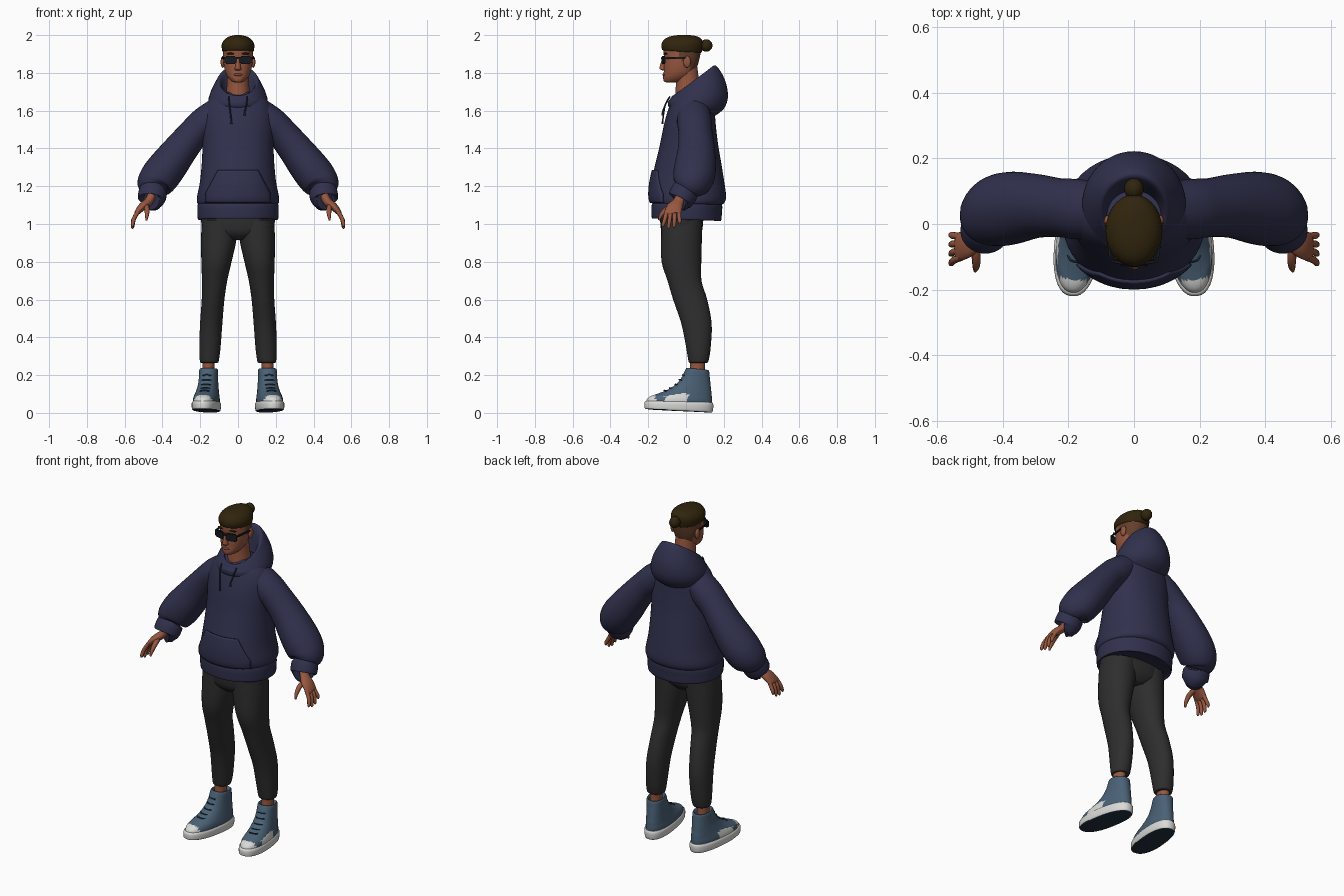
import bpy, bmesh, math
from mathutils import Vector, Matrix


def mat(name, r, g, b):
    m = bpy.data.materials.new(name)
    m.diffuse_color = (r, g, b, 1)
    return m


NAVY = mat("navy fabric", .030, .030, .075)
BLACK = mat("charcoal trousers", .027, .027, .027)
SKIN = mat("skin", .31, .095, .05)
LIP = mat("lips", .2, .055, .038)
HAIR = mat("dark hair", .030, .018, .004)
FADE = mat("shaved hair", .13, .05, .025)
DENIM = mat("shoe blue", .068, .12, .18)
WHITE = mat("shoe white", .70, .70, .68)
SOLE = mat("dark blue rubber", .017, .03, .05)
LENS = mat("glasses black", .008, .010, .014)


def finish(name, bm, mats, mirror=False, rule=None, xf=None):
    """Turn a bmesh into a named object; rule picks a material index from a face centre."""
    bmesh.ops.recalc_face_normals(bm, faces=bm.faces)
    if rule:
        for f in bm.faces:
            f.material_index = rule(f.calc_center_median(), f.normal)
    me = bpy.data.meshes.new(name)
    bm.to_mesh(me)
    bm.free()
    if xf:
        me.transform(xf)
    for m in mats:
        me.materials.append(m)
    ob = bpy.data.objects.new(name, me)
    bpy.context.collection.objects.link(ob)
    if mirror:
        ob.modifiers.new("mirror", 'MIRROR').use_mirror_merge = False
    return ob


def smooth_rows(rows, sub):
    """Catmull-Rom interpolation of rows of numbers."""
    out = []
    for i in range(len(rows) - 1):
        p0, p1 = rows[max(i - 1, 0)], rows[i]
        p2, p3 = rows[i + 1], rows[min(i + 2, len(rows) - 1)]
        for k in range(sub):
            t = k / sub
            out.append([.5 * (2 * b + (c - a) * t + (2 * a - 5 * b + 4 * c - d) * t * t
                              + (3 * b - a - 3 * c + d) * t ** 3)
                        for a, b, c, d in zip(p0, p1, p2, p3)])
    return out + [list(rows[-1])]


def loft(name, rows, mats, n=32, sub=4, power=1.0, path=False, **kw):
    """Skin rings of (x, y, z, rx, ry[, back tilt]); with path the rings follow the curve."""
    rows = smooth_rows(rows, sub)
    bm, rings = bmesh.new(), []
    for i, r in enumerate(rows):
        c = Vector(r[:3])
        rx, ry = max(r[3], .001), max(r[4], .001)
        tilt = r[5] if len(r) > 5 else 0
        u, v = Vector((1, 0, 0)), Vector((0, 1, 0))
        if path:
            t = Vector(rows[min(i + 1, len(rows) - 1)][:3]) - Vector(rows[max(i - 1, 0)][:3])
            t.normalize()
            u = Vector((-t.z, 0, t.x)).normalized()
            v = t.cross(u)
        ring = []
        for k in range(n):
            a = 2 * math.pi * k / n
            ca, sa = math.cos(a), math.sin(a)
            p = c + u * (rx * math.copysign(abs(ca) ** power, ca)) \
                + v * (ry * math.copysign(abs(sa) ** power, sa))
            p.z += tilt * sa
            ring.append(bm.verts.new(p))
        rings.append(ring)
    for a, b in zip(rings, rings[1:]):
        for k in range(n):
            bm.faces.new((a[k], a[(k + 1) % n], b[(k + 1) % n], b[k]))
    bm.faces.new(rings[0])
    bm.faces.new(rings[-1])
    return finish(name, bm, mats if isinstance(mats, list) else [mats], **kw)


def fb(z, yf, yb, rx, zb=None):
    """Horizontal ring from front/back y, half width and optional height at the back."""
    zb = z if zb is None else zb
    return (0, (yf + yb) / 2, (z + zb) / 2, rx, (yb - yf) / 2, (zb - z) / 2)


def blob(name, loc, size, m, cube=False, rot=0, **kw):
    bm = bmesh.new()
    if cube:
        bmesh.ops.create_cube(bm, size=2)
        bmesh.ops.bevel(bm, geom=bm.edges[:], offset=.25, segments=2, affect='EDGES')
    else:
        bmesh.ops.create_uvsphere(bm, u_segments=20, v_segments=12, radius=1)
    xf = Matrix.Translation(loc) @ Matrix.Rotation(rot, 4, 'Z') @ Matrix.Diagonal((*size, 1))
    return finish(name, bm, [m], xf=xf, **kw)


# Hooded top: body, hem band, hood
torso = loft("hoodie_body", [
    fb(1.10, -.17, .185, .205), fb(1.115, -.182, .205, .217), fb(1.15, -.19, .212, .216),
    fb(1.22, -.185, .203, .202), fb(1.32, -.162, .187, .192), fb(1.42, -.138, .17, .188),
    fb(1.52, -.118, .158, .19), fb(1.60, -.096, .15, .182), fb(1.66, -.072, .13, .15),
    fb(1.70, -.04, .09, .09)], NAVY, n=48, power=.95)
loft("hoodie_hem", [
    fb(1.035, -.165, .17, .2, 1.022), fb(1.03, -.18, .186, .212, 1.018), fb(1.06, -.183, .19, .215),
    fb(1.09, -.183, .192, .215), fb(1.108, -.178, .188, .211), fb(1.115, -.16, .17, .195)],
    NAVY, n=48, power=.95)
loft("hood", [
    fb(1.60, -.07, .15, .13, 1.57), fb(1.62, -.092, .20, .153, 1.61), fb(1.645, -.095, .222, .157, 1.67),
    fb(1.66, -.085, .212, .143, 1.745), fb(1.675, -.075, .182, .12, 1.81), fb(1.68, -.066, .15, .102, 1.84),
    fb(1.665, -.058, .125, .088, 1.80), fb(1.62, -.04, .10, .075, 1.68)], NAVY, n=48)

# Front pocket wrapped on to the body
bm = bmesh.new()
bmesh.ops.create_grid(bm, x_segments=20, y_segments=16, size=1)
for v in bm.verts:
    h = (v.co.y + 1) / 2
    half = .168 - .065 * max(0, h - .25) / .75
    v.co = (v.co.x * half, -.4, 1.115 + .168 * h)
pocket = finish("front_pocket", bm, [NAVY])
w = pocket.modifiers.new("wrap", 'SHRINKWRAP')
w.target, w.wrap_method, w.wrap_mode, w.offset = torso, 'PROJECT', 'ABOVE_SURFACE', .004
w.use_project_y, w.use_positive_direction = True, True
s = pocket.modifiers.new("thick", 'SOLIDIFY')
s.thickness, s.offset = .012, 0

# Drawstrings
for side, end in ((-1, 1.53), (1, 1.575)):
    loft("drawstring", [(side * .05, -.085, 1.675, .004, .004), (side * .045, -.11, 1.63, .004, .004),
                        (side * .036, -.123, end + .02, .004, .004), (side * .036, -.125, end, .006, .006)],
         SOLE, n=8, path=True)

# Sleeves and cuffs
loft("sleeve", [
    (.10, .04, 1.60, .075, .085), (.17, .045, 1.54, .085, .092), (.23, .05, 1.485, .082, .09),
    (.30, .055, 1.40, .09, .098), (.365, .05, 1.315, .1, .11), (.415, .04, 1.25, .102, .11),
    (.447, .02, 1.205, .09, .095), (.45, .005, 1.175, .06, .065)],
    NAVY, path=True, mirror=True)
loft("cuff", [
    (.445, .005, 1.19, .06, .062), (.449, -.003, 1.178, .073, .072), (.455, -.02, 1.145, .075, .073),
    (.457, -.028, 1.128, .07, .068), (.458, -.03, 1.126, .05, .05)], NAVY, path=True, mirror=True)

# Hands
loft("palm", [
    (.456, -.025, 1.15, .024, .028), (.475, -.04, 1.117, .023, .03), (.508, -.06, 1.09, .021, .042),
    (.535, -.07, 1.06, .014, .043), (.54, -.07, 1.052, .006, .036)], SKIN, n=20, path=True, mirror=True)
for i in range(4):
    k = i - 1.5
    tip = (.985, .975, .98, 1.0)[i]
    loft("finger", [
        (.527, -.07 + k * .021, 1.07, .011, .011), (.55, -.073 + k * .025, 1.03, .011, .011),
        (.558, -.077 + k * .029, tip + .012, .009, .009), (.557, -.078 + k * .03, tip, .004, .004)],
        SKIN, n=10, path=True, mirror=True)
loft("thumb", [
    (.488, -.055, 1.10, .016, .016), (.482, -.1, 1.08, .014, .014), (.482, -.13, 1.05, .011, .011),
    (.485, -.143, 1.02, .005, .005)], SKIN, n=10, path=True, mirror=True)

# Trousers
loft("trouser_hips", [fb(.915, -.09, .05, .06), fb(.95, -.125, .08, .165), fb(1.0, -.136, .09, .194),
                      fb(1.09, -.137, .095, .192)], BLACK, power=.9)
loft("trouser_leg", [
    (.098, -.022, 1.02, .092, .108), (.102, -.024, .92, .094, .108), (.114, -.024, .80, .08, .105),
    (.124, -.008, .70, .067, .09), (.132, .022, .60, .06, .09), (.142, .056, .47, .059, .08),
    (.149, .066, .34, .056, .064), (.152, .066, .275, .05, .053), (.152, .066, .265, .043, .045)],
    BLACK, power=.95, mirror=True)
loft("ankle", [(.157, .06, .19, .034, .042), (.157, .06, .23, .032, .04), (.155, .062, .30, .034, .04)],
     SKIN, n=20, mirror=True)

# Shoes, built straight and then turned outwards
turn = Matrix.Translation((.155, .06, 0)) @ Matrix.Rotation(.13, 4, 'Z') @ Matrix.Translation((0, -.06, 0))
loft("shoe_sole", [
    fb(.018, -.195, .125, .055, .002), fb(.022, -.217, .14, .068, .004), fb(.03, -.222, .145, .072, .025),
    fb(.055, -.222, .145, .072, .045), fb(.064, -.215, .14, .067, .055)],
    [WHITE, SOLE], n=40, sub=3, power=.85, mirror=True, xf=turn,
    rule=lambda c, nm: 1 if nm.z < -.6 else 0)


def shoe_colour(c, nm):
    toe = c.y < -.17
    patch = c.x > .03 and -.12 < c.y < .0 and c.z < .105 + .2 * min(0, c.y + .03)
    return 1 if toe or patch else 0


loft("shoe_upper", [
    fb(.045, -.212, .137, .066), fb(.07, -.21, .138, .067), fb(.088, -.19, .137, .064),
    fb(.104, -.145, .136, .06), fb(.125, -.095, .133, .056), (fb(.155, -.05, .13, .052)),
    fb(.19, -.022, .126, .05), fb(.232, -.002, .122, .049, .222), fb(.236, .006, .114, .042, .226),
    fb(.21, .015, .105, .035)],
    [DENIM, WHITE], n=40, sub=5, power=.9, mirror=True, xf=turn, rule=shoe_colour)
# Laces
for y, z, hw in ((-.118, .118, .032), (-.088, .131, .033), (-.06, .15, .033), (-.037, .175, .032), (-.02, .2, .03)):
    loft("lace", [(-hw, y + .03, z - .008, .004, .004), (-hw * .5, y + .004, z, .004, .004),
                  (hw * .5, y + .004, z, .004, .004), (hw, y + .03, z - .008, .004, .004)],
         SOLE, n=6, path=True, mirror=True, xf=turn)

# Neck and head
loft("neck", [(0, .02, 1.60, .075, .075), (0, .012, 1.68, .064, .068), (0, .008, 1.75, .058, .062),
              (0, .0, 1.83, .055, .06)], SKIN)
loft("head", [
    fb(1.75, -.105, -.05, .018), fb(1.755, -.117, -.01, .034), fb(1.775, -.121, .025, .053),
    fb(1.80, -.118, .045, .066), fb(1.835, -.117, .06, .074), fb(1.87, -.115, .07, .078),
    fb(1.91, -.119, .078, .079), fb(1.95, -.115, .08, .079), fb(1.98, -.08, .06, .055)],
    [SKIN, FADE], n=40, power=.95,
    rule=lambda c, nm: 1 if (c.z > 1.80 and c.y > .02) or (c.z > 1.86 and c.y > -.03) else 0)
loft("nose", [(0, -.116, 1.812, .01, .008), (0, -.121, 1.82, .018, .017), (0, -.121, 1.833, .014, .018),
              (0, -.114, 1.885, .008, .01)], SKIN, n=16)
blob("lips", (0, -.115, 1.79), (.023, .009, .008), LIP)
blob("ear", (.081, .006, 1.858), (.011, .02, .031), SKIN, mirror=True)
blob("eyebrow", (.038, -.108, 1.902), (.024, .008, .005), HAIR, rot=.2, mirror=True)

# Hair and bun
loft("hair", [
    fb(1.918, -.116, .072, .076, 1.905), fb(1.924, -.127, .084, .084, 1.912), fb(1.95, -.13, .09, .086),
    fb(1.975, -.117, .084, .073), fb(1.991, -.09, .065, .05), fb(1.999, -.05, .03, .02), fb(2.0, -.015, -.01, .003)],
    HAIR, n=40)
blob("hair_bun", (0, .107, 1.945), (.03, .033, .033), HAIR)

# Sunglasses
blob("lens", (.039, -.119, 1.868), (.032, .005, .022), LENS, cube=True, rot=.2, mirror=True)
blob("glasses_bridge", (0, -.128, 1.878), (.014, .004, .005), LENS, cube=True)
blob("glasses_temple", (.0785, -.052, 1.878), (.004, .06, .005), LENS, cube=True, rot=-.12, mirror=True)

# Smooth shading with sharp edges kept
for ob in bpy.context.collection.objects:
    ob.select_set(True)
    bpy.context.view_layer.objects.active = ob
bpy.ops.object.shade_smooth_by_angle(angle=math.radians(50))
